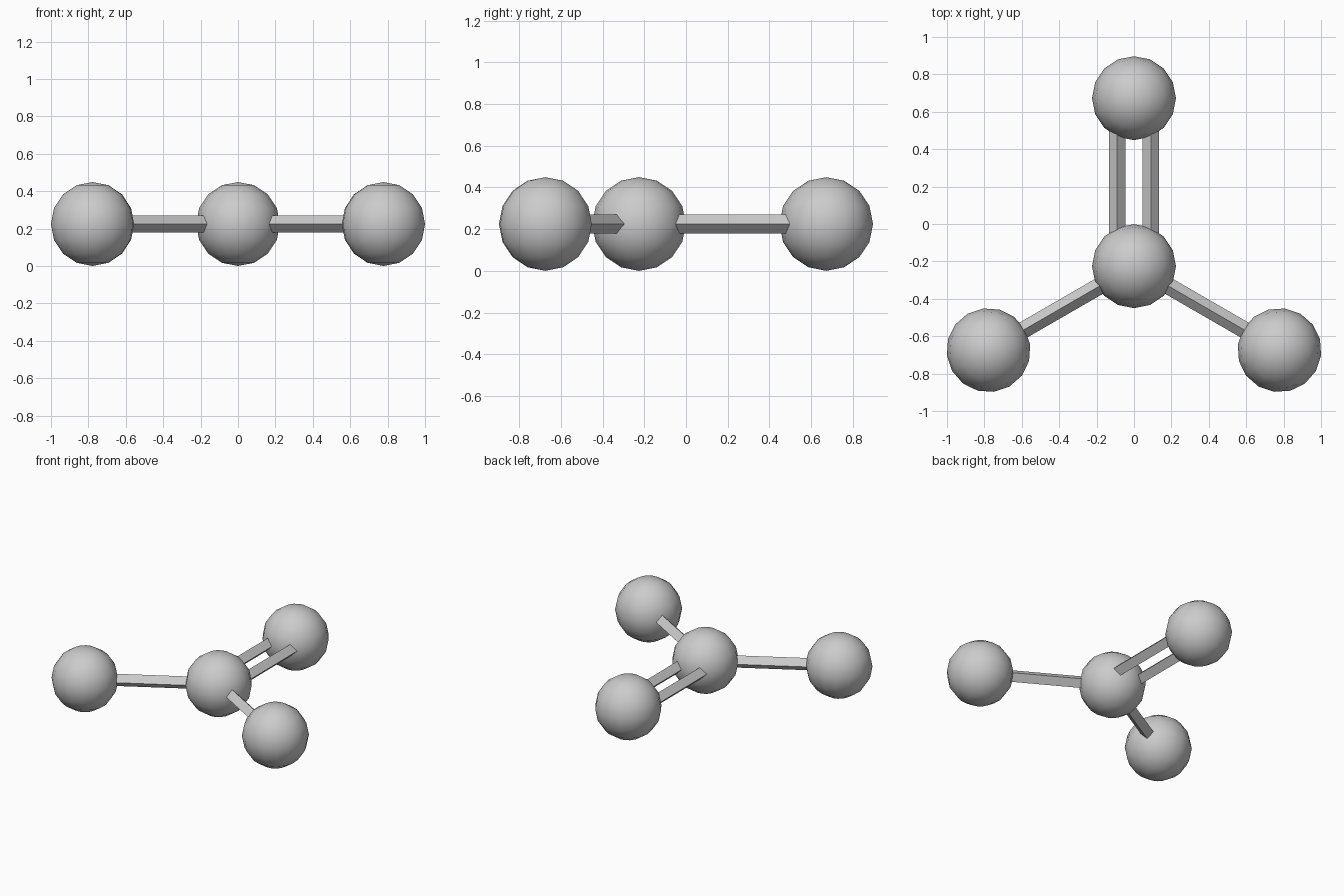
import bpy
from math import radians, sin, cos
from mathutils import Vector, Matrix

default = bpy.data.objects.get("Cube")
if default:
    bpy.data.objects.remove(default, do_unlink=True)

R = 0.2245              # ball radius
BOND = 4 * R            # centre to centre distance
HUB = Vector((0, -0.2254, R))

grey = bpy.data.materials.new("light_grey")
grey.use_nodes = True
colour = (0.6, 0.6, 0.6, 1)
grey.diffuse_color = colour
grey.node_tree.nodes["Principled BSDF"].inputs["Base Color"].default_value = colour


def finish(name):
    obj = bpy.context.object
    obj.name = name
    obj.data.materials.append(grey)
    return obj


def ball(name, centre, turn=0):
    bpy.ops.mesh.primitive_uv_sphere_add(
        segments=16, ring_count=8, radius=R, location=centre, rotation=(0, 0, turn))
    finish(name)
    bpy.ops.object.shade_smooth()


def bond(name, turn, side=0):
    """Four-sided rod with ridges on top and bottom, running out from the hub."""
    bpy.ops.mesh.primitive_cylinder_add(vertices=4, radius=R / 5, depth=BOND)
    obj = finish(name)
    place = (Matrix.Translation(HUB) @ Matrix.Rotation(turn, 4, "Z")
             @ Matrix.Translation((side, BOND / 2, 0))
             @ Matrix.Rotation(radians(-90), 4, "X"))
    obj.data.transform(place)


# Centre ball and three outer balls
ball("centre_ball", HUB)
arms = {"back": 0, "right": radians(120), "left": radians(-120)}
for label, turn in arms.items():
    ball(label + "_ball", HUB + BOND * Vector((-sin(turn), cos(turn), 0)), turn)

# Single rods to the sides, a double rod to the back
bond("right_rod", arms["right"])
bond("left_rod", arms["left"])
for label, side in (("left", 1), ("right", -1)):
    bond("back_" + label + "_rod", 0, side * 0.4 * R)
